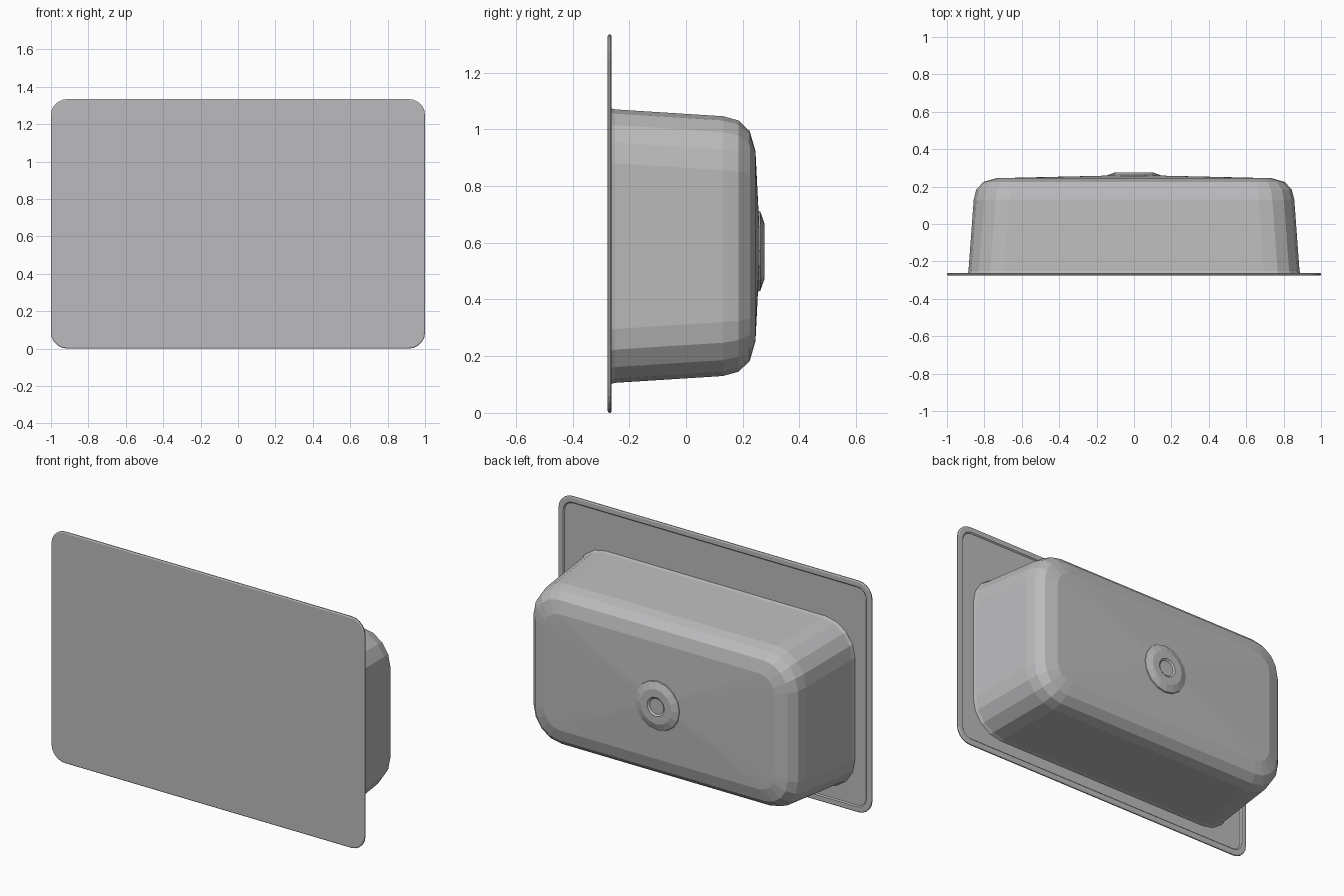
import bpy, bmesh
from math import cos, sin, pi

cube = bpy.data.objects.get("Cube")
if cube:
    bpy.data.objects.remove(cube)

# Single metal colour
metal = bpy.data.materials.new("grey_metal")
metal.use_nodes = True
colour = (0.5, 0.5, 0.51, 1)
metal.diffuse_color = colour
metal.node_tree.nodes["Principled BSDF"].inputs["Base Color"].default_value = colour


def rounded_loop(hx, hz, r, y, cz, steps):
    """Rounded rectangle facing along y."""
    pts = []
    for q, (sx, sz) in enumerate([(1, 1), (-1, 1), (-1, -1), (1, -1)]):
        for i in range(steps + 1):
            a = (q + i / steps) * pi / 2
            pts.append((sx * (hx - r) + r * cos(a), y, cz + sz * (hz - r) + r * sin(a)))
    return pts


def loft(name, sections, cz, steps, bulge=None):
    """Skin rounded sections, closing both ends; bulge raises the back centre."""
    bm = bmesh.new()
    rings = [[bm.verts.new(p) for p in rounded_loop(*s, cz, steps)] for s in sections]
    for a, b in zip(rings, rings[1:]):
        n = len(a)
        for i in range(n):
            bm.faces.new((a[i], a[(i + 1) % n], b[(i + 1) % n], b[i]))
    bm.faces.new(rings[0])
    if bulge is None:
        bm.faces.new(rings[-1])
    else:
        tip = bm.verts.new((0, bulge, cz))
        last = rings[-1]
        for i in range(len(last)):
            bm.faces.new((last[i], last[(i + 1) % len(last)], tip))
    bmesh.ops.recalc_face_normals(bm, faces=bm.faces)
    mesh = bpy.data.meshes.new(name)
    bm.to_mesh(mesh)
    bm.free()
    mesh.materials.append(metal)
    obj = bpy.data.objects.new(name, mesh)
    bpy.context.collection.objects.link(obj)
    return obj


# Flat front plate with a thin raised lip round its back
loft("front_plate", [
    (0.994, 0.661, 0.08, -0.276),
    (1.0, 0.667, 0.086, -0.272),
    (1.0, 0.667, 0.086, -0.266),
    (0.994, 0.661, 0.08, -0.262),
    (0.968, 0.635, 0.06, -0.262),
    (0.962, 0.629, 0.055, -0.268),
], 0.667, 5)

# Tapered basin with a rounded back edge
loft("basin_shell", [
    (0.89, 0.487, 0.19, -0.268),
    (0.885, 0.482, 0.19, -0.25),
    (0.857, 0.458, 0.19, 0.13),
    (0.843, 0.443, 0.18, 0.185),
    (0.805, 0.405, 0.15, 0.225),
    (0.735, 0.335, 0.10, 0.245),
], 0.588, 4, bulge=0.262)

# Shallow round drain boss on the back
loft("drain_boss", [
    (0.145, 0.145, 0.145, 0.245),
    (0.14, 0.14, 0.14, 0.262),
    (0.10, 0.10, 0.10, 0.276),
    (0.055, 0.055, 0.055, 0.276),
    (0.045, 0.045, 0.045, 0.268),
], 0.57, 4).data.validate()
